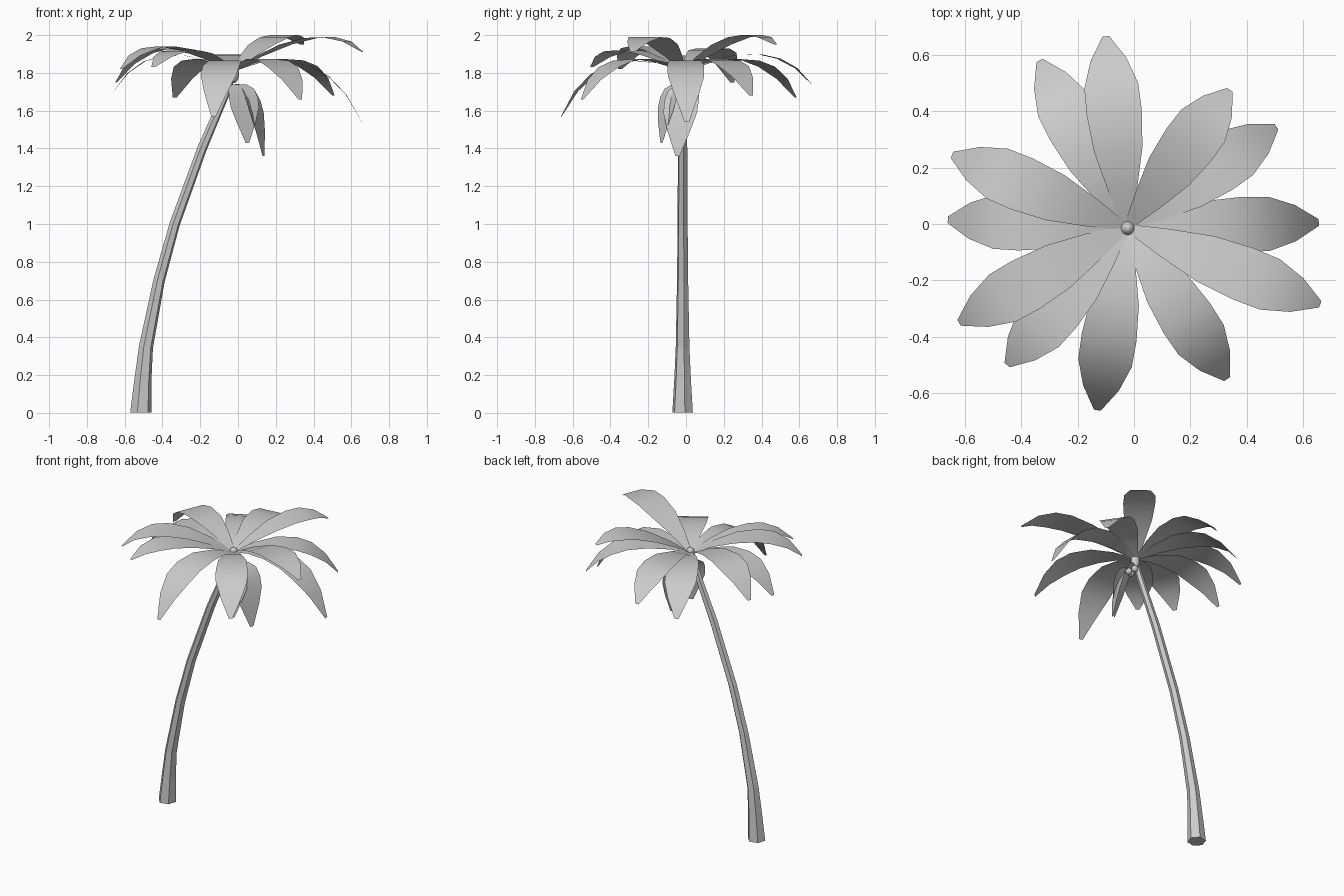
import bpy, bmesh, math
from mathutils import Vector, Matrix

if "Cube" in bpy.data.objects:
    bpy.data.objects.remove(bpy.data.objects["Cube"])

grey = bpy.data.materials.new("light_grey")
grey.use_nodes = True
grey.diffuse_color = (0.6, 0.6, 0.6, 1)
grey.node_tree.nodes["Principled BSDF"].inputs["Base Color"].default_value = (0.6, 0.6, 0.6, 1)


def finish(bm, name, smooth):
    for f in bm.faces:
        f.smooth = smooth
    mesh = bpy.data.meshes.new(name)
    bm.to_mesh(mesh)
    bm.free()
    mesh.materials.append(grey)
    obj = bpy.data.objects.new(name, mesh)
    bpy.context.collection.objects.link(obj)
    return obj


def bezier(a, b, c, t):
    return a * (1 - t) ** 2 + b * 2 * t * (1 - t) + c * t * t


# Leaf outline: position along the rib, half width
OUTLINE = [(0, .012), (.15, .052), (.32, .086), (.5, .098), (.65, .096), (.82, .064), (1, .012)]


def frond(name, base, tip, peak, scale=1.0, reach=0.7):
    """Thin arched leaf: one sheet, level across, whose rib rises to the peak height."""
    base, tip = Vector(base), Vector(tip)
    rise = peak - base.z
    bend = base.lerp(tip, reach)
    bend.z = base.z + rise + math.sqrt(rise * rise + rise * (base.z - tip.z))
    out = Vector((tip.x - base.x, tip.y - base.y, 0)).normalized()
    side = out.cross(Vector((0, 0, 1)))
    bm = bmesh.new()
    rows = []
    for t, w in OUTLINE:
        p = bezier(base, bend, tip, t)
        rows.append([bm.verts.new(p + side * w * scale * k) for k in (1, -1)])
    for (a, b), (c, d) in zip(rows, rows[1:]):
        bm.faces.new((a, b, d, c))
    bm.normal_update()
    if sum(f.normal.z for f in bm.faces) < 0:
        bmesh.ops.reverse_faces(bm, faces=bm.faces[:])
    return finish(bm, name, True)


# Crown: tip position and peak height of each leaf, counter-clockwise from the left
CROWN = [
    ((.655, .005, 1.54), 1.865), ((.505, .345, 1.68), 1.875), ((.34, .475, 1.95), 2.0),
    ((-.1, .665, 1.74), 1.9), ((-.335, .58, 1.67), 1.875), ((-.645, .245, 1.75), 1.93),
    ((-.66, .015, 1.7), 1.895), ((-.62, -.35, 1.82), 1.94), ((-.45, -.5, 1.83), 1.92),
    ((-.13, -.66, 1.57), 1.865), ((.33, -.55, 1.66), 1.875), ((.66, -.285, 1.91), 1.99),
]
for i, (tip, peak) in enumerate(CROWN):
    frond(f"crown_frond_{i + 1}", (-.025, -.012, 1.81), tip, peak)

# Two small leaves drooping beside the trunk
frond("hanging_frond_front", (-.005, -.035, 1.74), (.05, -.13, 1.43), 1.741, 0.9)
frond("hanging_frond_side", (0, .01, 1.74), (.135, -.045, 1.36), 1.741)

# Trunk: six-sided leaning tube; height, centre x, radius
TRUNK = [(0.003, -.515, .057), (.18, -.503, .046), (.35, -.487, .038), (.7, -.418, .031),
         (1, -.335, .028), (1.4, -.19, .026), (1.68, -.07, .022), (1.8, -.025, .017)]
bm = bmesh.new()
rings = []
for i, (z, x, r) in enumerate(TRUNK):
    lo, hi = TRUNK[max(i - 1, 0)], TRUNK[min(i + 1, len(TRUNK) - 1)]
    lean = math.atan2(hi[1] - lo[1], hi[0] - lo[0]) if i else 0
    turn = Matrix.Translation((x, -.018, z)) @ Matrix.Rotation(lean, 4, 'Y')
    rings.append([bm.verts.new(turn @ Vector((r * math.cos(a), r * math.sin(a), 0)))
                  for a in (math.radians(12 + 60 * k) for k in range(6))])
for a, b in zip(rings, rings[1:]):
    for k in range(6):
        n = (k + 1) % 6
        bm.faces.new((a[k], a[n], b[n], b[k]))
bm.faces.new(rings[0][::-1])
bm.faces.new(rings[-1])
finish(bm, "trunk", False)


# Heart of the crown and the nuts below it
def ball(name, place, radius, tall=1.0):
    bm = bmesh.new()
    bmesh.ops.create_uvsphere(bm, u_segments=10, v_segments=7, radius=radius)
    bmesh.ops.scale(bm, vec=(1, 1, tall), verts=bm.verts)
    bmesh.ops.translate(bm, vec=place, verts=bm.verts)
    return finish(bm, name, True)


ball("crown_heart", (-.022, -.015, 1.795), .029, 1.7)
NUTS = [(-.005, -.035, 1.715), (.02, -.025, 1.715), (.012, .022, 1.715)]
for i, place in enumerate(NUTS):
    ball(f"nut_{i + 1}", place, .022)
